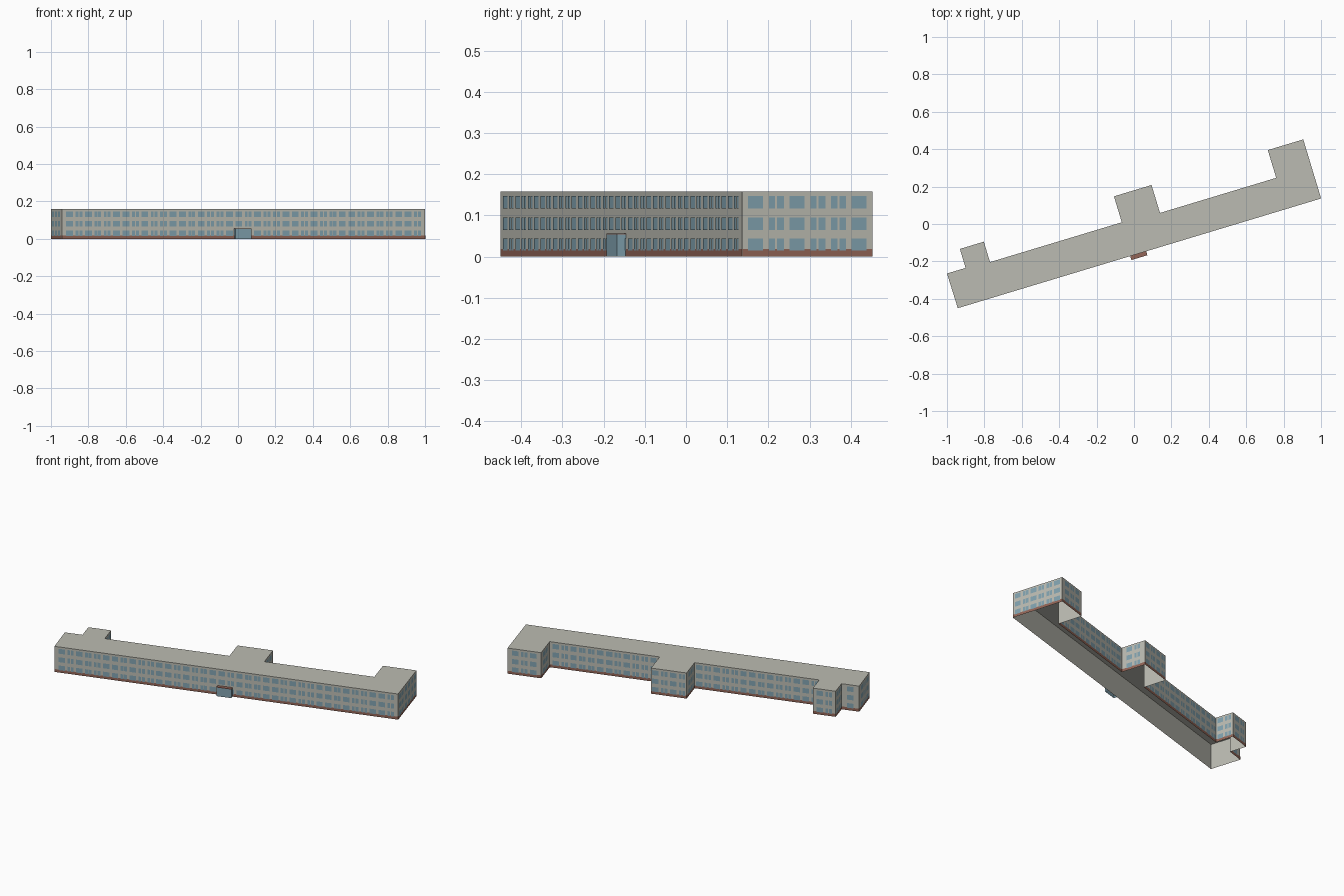
import bpy, bmesh, math
from mathutils import Vector

if "Cube" in bpy.data.objects:
    bpy.data.objects.remove(bpy.data.objects["Cube"])

HEIGHT = 0.158
ORIGIN = (-0.942, -0.45, 0)      # front left corner of the block
ANGLE = math.radians(16.8)       # the block stands at an angle

# Footprint, counter-clockwise, along and behind the front wall
FOOTPRINT = [(0, 0), (2.029, 0), (2.029, 0.33), (1.831, 0.33), (1.831, 0.175),
             (1.182, 0.175), (1.182, 0.331), (0.972, 0.331), (0.972, 0.186),
             (0.236, 0.186), (0.236, 0.3), (0.102, 0.3), (0.102, 0.194), (-0.002, 0.194)]


def material(name, color):
    m = bpy.data.materials.new(name)
    m.diffuse_color = (*color, 1)
    m.use_nodes = True
    m.node_tree.nodes["Principled BSDF"].inputs["Base Color"].default_value = m.diffuse_color
    return m


WALL = material("pale grey wall", (0.50, 0.50, 0.445))
GLASS = material("blue grey glass", (0.22, 0.36, 0.43))
BRICK = material("red brown brick", (0.29, 0.13, 0.095))


def finish(bm, name, mat):
    mesh = bpy.data.meshes.new(name)
    bm.to_mesh(mesh)
    bm.free()
    mesh.materials.append(mat)
    obj = bpy.data.objects.new(name, mesh)
    obj.location = ORIGIN
    obj.rotation_euler = (0, 0, ANGLE)
    bpy.context.collection.objects.link(obj)
    return obj


def shell(outline, z0, z1, name, mat, top=True):
    """Upright walls round an outline, open below."""
    bm = bmesh.new()
    low = [bm.verts.new((x, y, z0)) for x, y in outline]
    high = [bm.verts.new((x, y, z1)) for x, y in outline]
    n = len(outline)
    for i in range(n):
        j = (i + 1) % n
        bm.faces.new((low[i], low[j], high[j], high[i]))
    if top:
        bm.faces.new(high)
    return finish(bm, name, mat)


def plate(bm, start, along, out, a, b, z0, z1, lift):
    """Thin upright rectangle just outside a wall."""
    p, q = start + along * a + out * lift, start + along * b + out * lift
    bm.faces.new([bm.verts.new(c) for c in
                  ((p.x, p.y, z0), (q.x, q.y, z0), (q.x, q.y, z1), (p.x, p.y, z1))])


# Walls and flat roof
shell(FOOTPRINT, 0, HEIGHT, "building_shell", WALL)

# Brick base and window rows on every wall
windows, base = bmesh.new(), bmesh.new()
ROWS = [(0.015, 0.044), (0.065, 0.095), (0.117, 0.147)]
PITCH = 0.0525
WIDE = [(-0.019, 0.019)]
PAIR = [(-0.019, -0.003), (0.002, 0.019)]
PATTERN = [WIDE, PAIR, WIDE, PAIR, PAIR, WIDE]

for i, corner in enumerate(FOOTPRINT):
    start = Vector(corner)
    edge = Vector(FOOTPRINT[(i + 1) % len(FOOTPRINT)]) - start
    length = edge.length
    along = edge.normalized()
    out = Vector((along.y, -along.x))
    plate(base, start, along, out, 0, length, 0, 0.018, 0.0008)
    count = max(1, int(length / PITCH))
    margin = (length - count * PITCH) / 2
    for k in range(count):
        mid = margin + (k + 0.5) * PITCH
        for a, b in PATTERN[k % len(PATTERN)]:
            for z0, z1 in ROWS:
                plate(windows, start, along, out, mid + a, mid + b, z0, z1, 0.0016)

finish(windows, "windows", GLASS)
finish(base, "brick_base", BRICK)

# Glazed entrance porch with a brick coloured roof
PORCH = [(0.963, -0.022), (1.052, -0.022), (1.052, 0), (0.963, 0)]
shell(PORCH, 0, 0.053, "entrance_glazing", GLASS, top=False)
shell(PORCH, 0.053, 0.056, "entrance_roof", BRICK)
